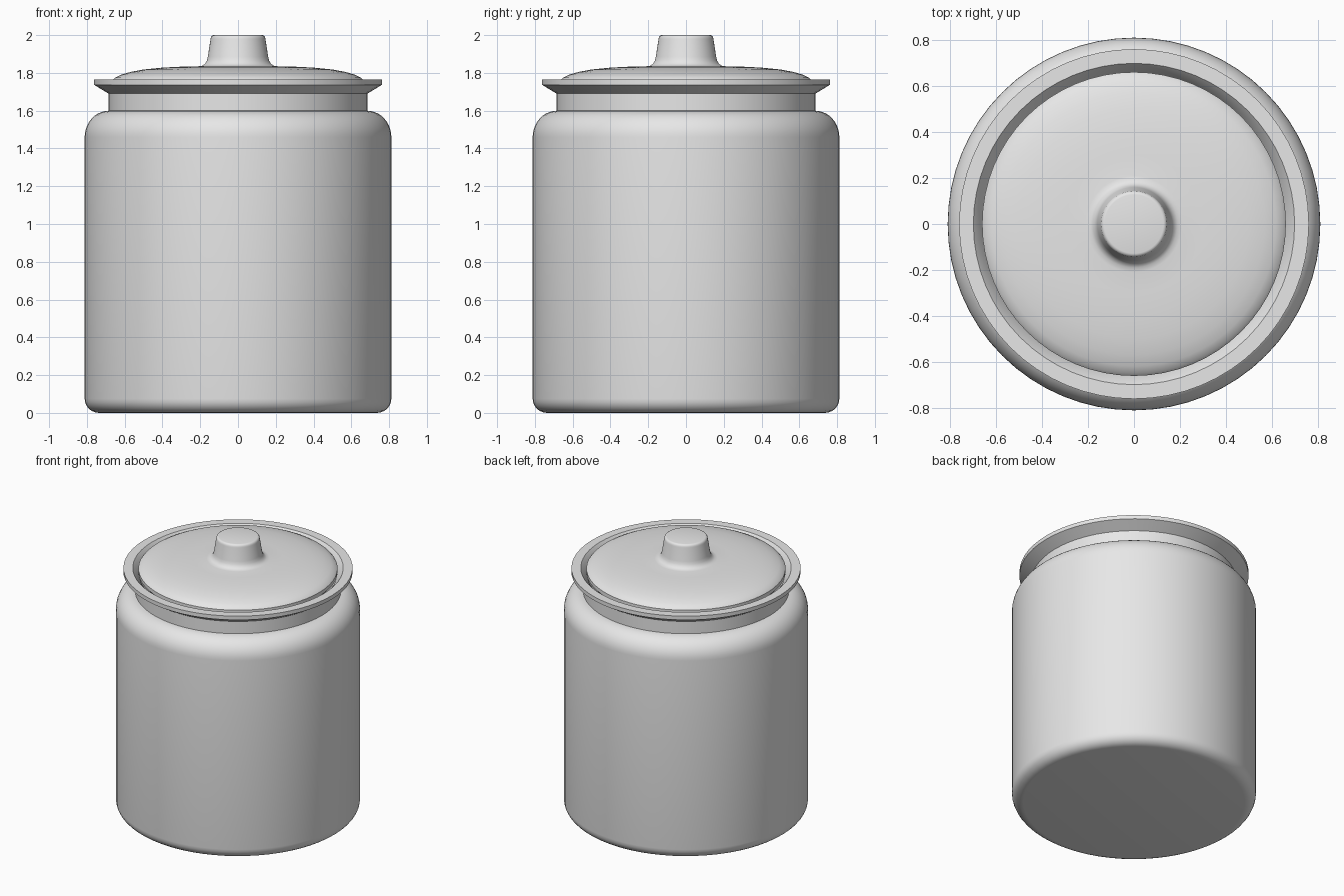
import bpy, bmesh, math

if "Cube" in bpy.data.objects:
    bpy.data.objects.remove(bpy.data.objects["Cube"])

SEG = 64

glaze = bpy.data.materials.new("light_grey")
glaze.diffuse_color = (0.8, 0.8, 0.8, 1)
glaze.use_nodes = True
glaze.node_tree.nodes["Principled BSDF"].inputs["Base Color"].default_value = glaze.diffuse_color


def arc(cr, cz, rr, rz, a0, a1, n):
    """Points on an elliptical arc in the (radius, height) plane."""
    return [(cr + rr * math.cos(math.radians(a0 + (a1 - a0) * i / n)),
             cz + rz * math.sin(math.radians(a0 + (a1 - a0) * i / n)))
            for i in range(n + 1)]


def lathe(name, profile):
    """Revolve a profile, starting and ending on the axis, around z."""
    bm = bmesh.new()
    rings = []
    for r, z in profile:
        if r < 1e-6:
            rings.append([bm.verts.new((0, 0, z))])
        else:
            rings.append([bm.verts.new((r * math.cos(math.tau * i / SEG),
                                        r * math.sin(math.tau * i / SEG), z))
                          for i in range(SEG)])
    for a, b in zip(rings, rings[1:]):
        for i in range(SEG):
            j = (i + 1) % SEG
            if len(a) == 1:
                bm.faces.new((a[0], b[j], b[i]))
            elif len(b) == 1:
                bm.faces.new((a[i], a[j], b[0]))
            else:
                bm.faces.new((a[i], a[j], b[j], b[i]))
    bmesh.ops.recalc_face_normals(bm, faces=bm.faces)
    me = bpy.data.meshes.new(name)
    bm.to_mesh(me)
    bm.free()
    me.materials.append(glaze)
    ob = bpy.data.objects.new(name, me)
    bpy.context.collection.objects.link(ob)
    bpy.ops.object.select_all(action='DESELECT')
    ob.select_set(True)
    bpy.context.view_layer.objects.active = ob
    bpy.ops.object.shade_smooth_by_angle(angle=math.radians(30))
    return ob


# Hollow jar: rounded base, shoulder, neck, flared rim, inner wall
jar = [(0, 0)]
jar += arc(0.735, 0.075, 0.077, 0.075, -90, 0, 6)
jar += arc(0.682, 1.46, 0.13, 0.14, 0, 90, 10)
jar += [(0.685, 1.60), (0.685, 1.69), (0.762, 1.737), (0.762, 1.765),
        (0.70, 1.765), (0.655, 1.71), (0.63, 1.60)]
jar += arc(0.66, 1.44, 0.11, 0.12, 90, 0, 5)
jar += [(0.77, 0.10), (0.72, 0.05), (0, 0.05)]
lathe("jar_body", jar)

# Domed lid with its tapered knob blended in
lid = [(0, 1.72), (0.65, 1.72), (0.662, 1.735), (0.662, 1.762),
       (0.65, 1.775), (0.62, 1.79), (0.57, 1.805), (0.50, 1.818),
       (0.40, 1.828), (0.30, 1.833), (0.21, 1.835)]
lid += [(0.19, 1.838), (0.175, 1.848), (0.165, 1.865), (0.16, 1.885)]
lid += [(0.146, 1.975)] + arc(0.128, 1.98, 0.017, 0.02, 0, 90, 4) + [(0, 2.0)]
lathe("lid", lid)
